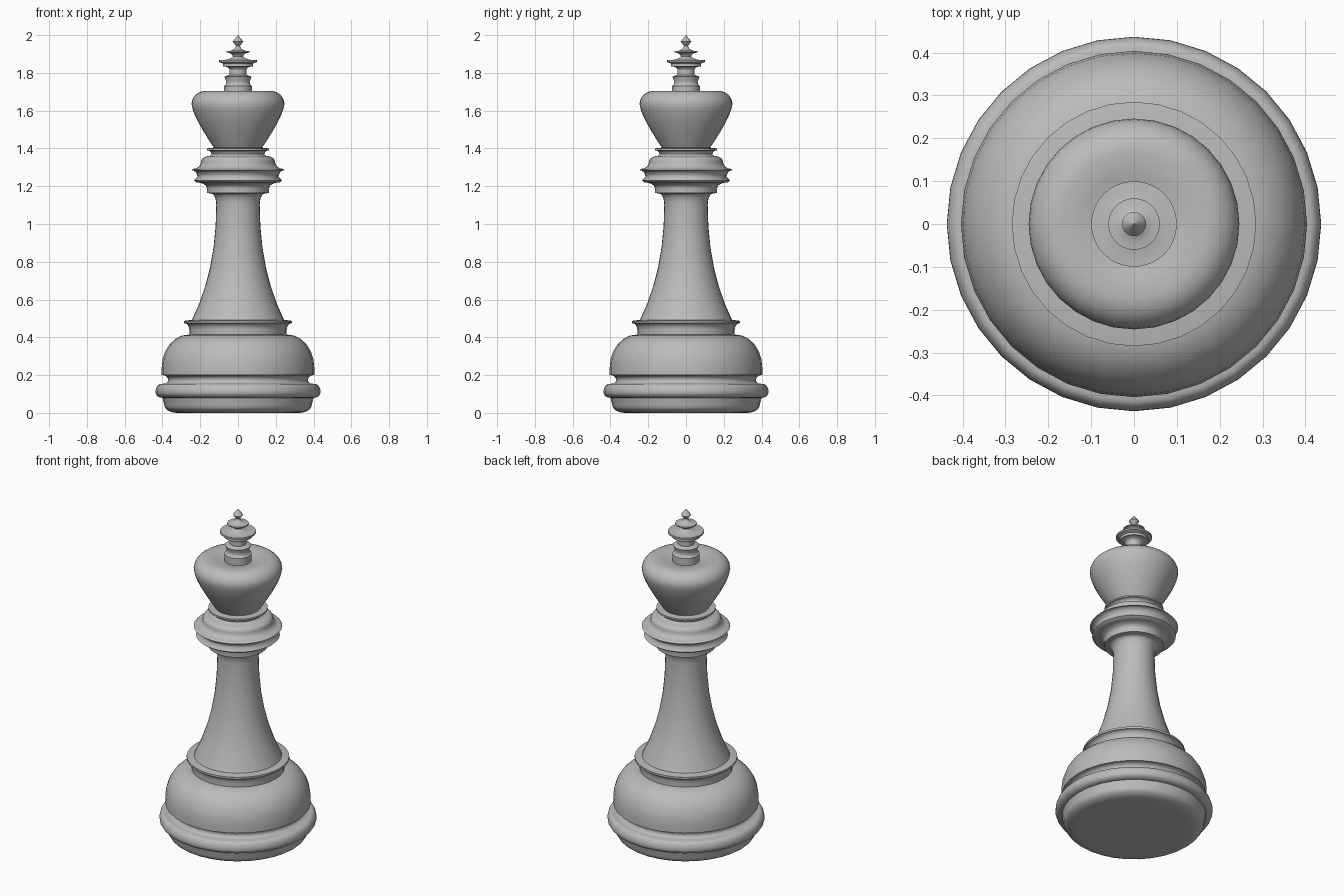
import bpy
import math
from mathutils import Vector

cube = bpy.data.objects.get("Cube")
if cube:
    bpy.data.objects.remove(cube, do_unlink=True)

SIDES = 32
STEPS = 6

grey = bpy.data.materials.new("plain grey")
grey.use_nodes = True
colour = (0.5, 0.5, 0.5, 1)
grey.diffuse_color = colour
grey.node_tree.nodes["Principled BSDF"].inputs["Base Color"].default_value = colour


class Turning:
    """A lathe outline drawn upwards as (radius, height), then spun around z."""

    def __init__(self, radius, height):
        self.points = [Vector((radius, height))]

    def straight_to(self, radius, height):
        self.points.append(Vector((radius, height)))

    def quarter_ellipse(self, end, corner):
        start = self.points[-1]
        for step in range(1, STEPS + 1):
            angle = math.pi / 2 * step / STEPS
            toward_corner = (corner - start) * math.sin(angle)
            toward_end = (end - corner) * (1 - math.cos(angle))
            self.points.append(start + toward_corner + toward_end)

    def rise_to(self, radius, height):
        """Leave vertically and arrive horizontally."""
        corner = Vector((self.points[-1].x, height))
        self.quarter_ellipse(Vector((radius, height)), corner)

    def spread_to(self, radius, height):
        """Leave horizontally and arrive vertically."""
        corner = Vector((radius, self.points[-1].y))
        self.quarter_ellipse(Vector((radius, height)), corner)

    def bend_to(self, radius, height, handle):
        """Follow a gentle curve pulled towards the handle."""
        start, end, pull = self.points[-1], Vector((radius, height)), Vector(handle)
        for step in range(1, STEPS + 1):
            t = step / STEPS
            self.points.append(start.lerp(pull, t).lerp(pull.lerp(end, t), t))

    def finish(self, name):
        verts, faces = [], []
        for radius, height in self.points:
            for i in range(SIDES):
                angle = math.tau * i / SIDES
                verts.append((radius * math.cos(angle), radius * math.sin(angle), height))
        for low in range(0, len(verts) - SIDES, SIDES):
            high = low + SIDES
            for i in range(SIDES):
                j = (i + 1) % SIDES
                faces.append((low + i, low + j, high + j, high + i))
        faces.append(tuple(reversed(range(SIDES))))
        faces.append(tuple(range(len(verts) - SIDES, len(verts))))
        mesh = bpy.data.meshes.new(name)
        mesh.from_pydata(verts, [], faces)
        mesh.materials.append(grey)
        part = bpy.data.objects.new(name, mesh)
        bpy.context.collection.objects.link(part)
        bpy.ops.object.select_all(action="DESELECT")
        part.select_set(True)
        bpy.context.view_layer.objects.active = part
        bpy.ops.object.shade_smooth_by_angle(angle=math.radians(50))


# Foot with its rounded rim and the groove above it
foot = Turning(.32, 0)
foot.spread_to(.39, .04)
foot.straight_to(.4, .08)
foot.spread_to(.437, .11)
foot.rise_to(.41, .153)
foot.straight_to(.39, .155)
foot.spread_to(.37, .175)
foot.rise_to(.4, .2)
foot.finish("foot")

# Bulging base
base = Turning(.404, .2)
base.straight_to(.404, .24)
base.rise_to(.26, .415)
base.finish("base")

# Flared ring on the base
ring = Turning(.258, .41)
ring.straight_to(.258, .44)
ring.rise_to(.285, .475)
ring.straight_to(.285, .487)
ring.straight_to(.23, .495)
ring.finish("base_ring")

# Tapering stem
stem = Turning(.245, .49)
stem.bend_to(.115, 1.1, handle=(.115, .75))
stem.rise_to(.14, 1.16)
stem.finish("stem")

# Stacked collar
collar = Turning(.14, 1.16)
collar.straight_to(.165, 1.165)
collar.straight_to(.165, 1.19)
collar.rise_to(.22, 1.22)
collar.straight_to(.233, 1.23)
collar.straight_to(.215, 1.25)
collar.rise_to(.246, 1.285)
collar.straight_to(.24, 1.292)
collar.spread_to(.196, 1.33)
collar.rise_to(.15, 1.36)
collar.straight_to(.14, 1.37)
collar.rise_to(.165, 1.39)
collar.straight_to(.165, 1.4)
collar.straight_to(.12, 1.405)
collar.finish("collar")

# Swelling head with a shallow dip on top
head = Turning(.125, 1.4)
head.bend_to(.246, 1.635, handle=(.24, 1.57))
head.rise_to(.17, 1.705)
head.straight_to(.12, 1.7)
head.straight_to(.07, 1.685)
head.finish("head")

# Finial neck
neck = Turning(.075, 1.68)
neck.straight_to(.075, 1.73)
neck.spread_to(.062, 1.755)
neck.straight_to(.072, 1.78)
neck.straight_to(.045, 1.79)
neck.straight_to(.045, 1.82)
neck.finish("finial_neck")

# Double disc of the finial
disc = Turning(.045, 1.815)
disc.rise_to(.08, 1.835)
disc.straight_to(.08, 1.85)
disc.straight_to(.1, 1.857)
disc.straight_to(.1, 1.867)
disc.spread_to(.026, 1.89)
disc.finish("finial_disc")

# Small disc and pointed tip
tip = Turning(.026, 1.88)
tip.rise_to(.06, 1.908)
tip.straight_to(.06, 1.915)
tip.spread_to(.011, 1.943)
tip.straight_to(.028, 1.965)
tip.straight_to(.001, 2)
tip.finish("finial_tip")
